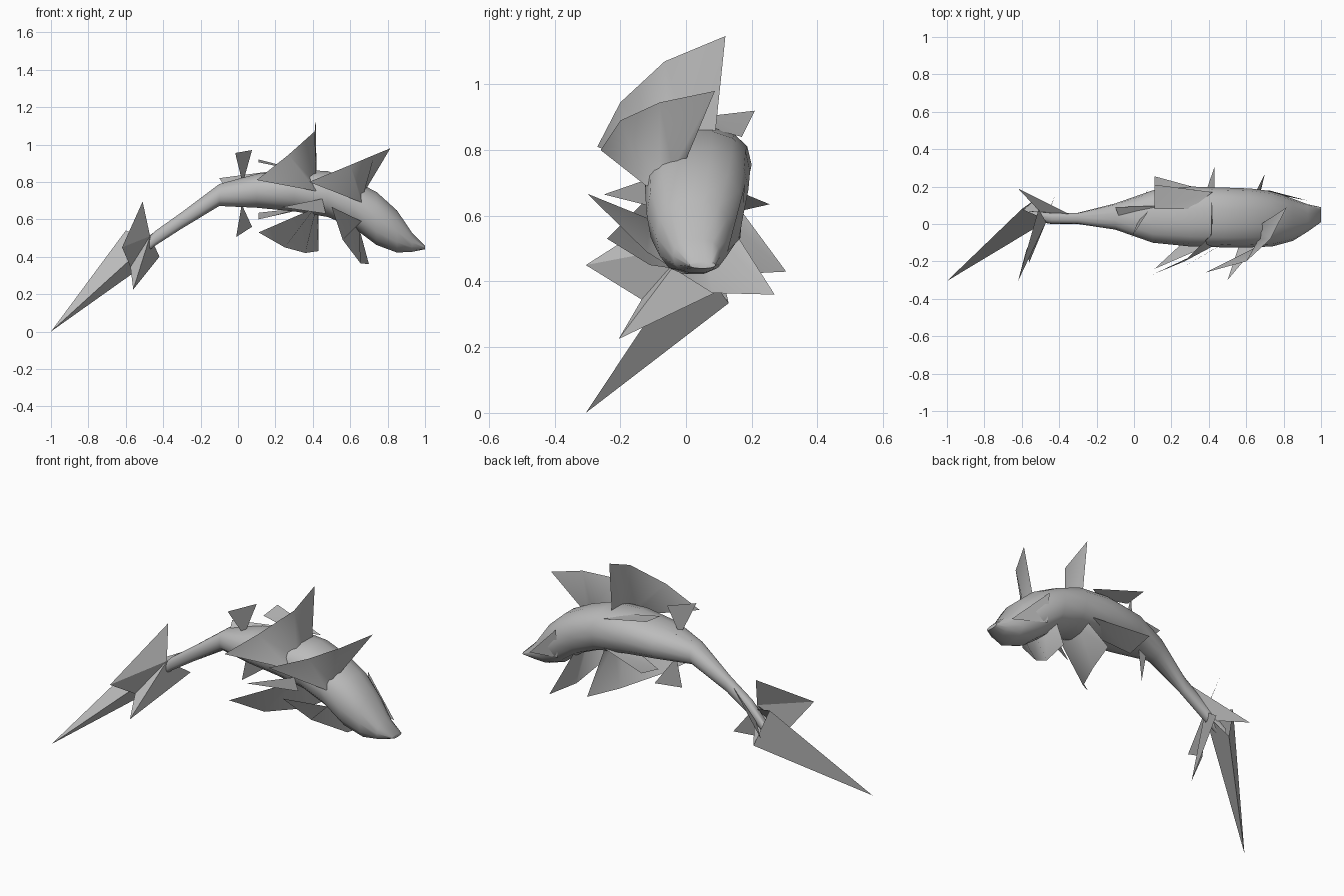
import bpy, math
from mathutils import Vector

cube = bpy.data.objects.get("Cube")
if cube:
    bpy.data.objects.remove(cube)

grey = bpy.data.materials.new("plain grey")
grey.use_nodes = True
grey.diffuse_color = (0.5, 0.5, 0.5, 1)
grey.node_tree.nodes["Principled BSDF"].inputs["Base Color"].default_value = (0.5, 0.5, 0.5, 1)


def add(name, verts, faces, angle):
    mesh = bpy.data.meshes.new(name)
    mesh.from_pydata([tuple(v) for v in verts], [], faces)
    mesh.materials.append(grey)
    ob = bpy.data.objects.new(name, mesh)
    bpy.context.collection.objects.link(ob)
    bpy.ops.object.select_all(action='DESELECT')
    bpy.context.view_layer.objects.active = ob
    ob.select_set(True)
    bpy.ops.object.shade_smooth_by_angle(angle=math.radians(angle))


def body(name, sections, sides):
    """Loft rounded cross-sections given as x, right, left, bottom, top."""
    verts, faces = [], []
    for x, y0, y1, z0, z1 in sections:
        for i in range(sides):
            a = math.tau * i / sides
            c, s = math.cos(a), math.sin(a)
            c = math.copysign(abs(c) ** 0.85, c)
            s = math.copysign(abs(s) ** 0.85, s)
            verts.append((x, (y0 + y1) / 2 + c * (y1 - y0) / 2,
                          (z0 + z1) / 2 + s * (z1 - z0) / 2))
    for k in range(len(sections) - 1):
        for i in range(sides):
            j = (i + 1) % sides
            a, b = k * sides, (k + 1) * sides
            faces.append((a + i, a + j, b + j, b + i))
    last = (len(sections) - 1) * sides
    faces.append(tuple(reversed(range(sides))))
    faces.append(tuple(range(last, last + sides)))
    add(name, verts, faces, 50)


def fin(name, rim, root_a, root_b):
    """Thin webbed fin between a rim and a straight root on the body."""
    n = len(rim)
    a, b = Vector(root_a), Vector(root_b)
    verts = [Vector(p) for p in rim] + [a.lerp(b, i / (n - 1)) for i in range(n)]
    faces = []
    for i in range(n - 1):
        faces += [(i, n + i + 1, i + 1), (i, n + i, n + i + 1)]
    add(name, verts, faces, 85)


def blade(name, *points):
    """Fan of triangles around the first point."""
    add(name, points, [(0, i, i + 1) for i in range(1, len(points) - 1)], 30)


# Arched body from tail stem to snout
body("body", [
    (-0.56, 0.02, 0.07, 0.37, 0.43),
    (-0.44, 0.0, 0.06, 0.46, 0.54),
    (-0.3, 0.0, 0.06, 0.55, 0.64),
    (-0.1, -0.03, 0.11, 0.67, 0.79),
    (0.1, -0.1, 0.18, 0.66, 0.845),
    (0.3, -0.12, 0.2, 0.64, 0.87),
    (0.48, -0.125, 0.195, 0.61, 0.86),
    (0.62, -0.125, 0.19, 0.55, 0.81),
    (0.74, -0.12, 0.175, 0.46, 0.75),
    (0.85, -0.09, 0.135, 0.42, 0.65),
    (0.93, -0.04, 0.105, 0.425, 0.53),
    (1.0, 0.01, 0.09, 0.44, 0.46),
], 14)
blade("cheek_flap", (0.93, 0.125, 0.49), (0.72, 0.18, 0.7), (0.72, 0.165, 0.53))

# Large upper fins
fin("upper_rear_fin",
    [(0.415, 0.12, 1.147), (0.41, -0.065, 1.07), (0.27, -0.2, 0.945), (0.1, -0.27, 0.81)],
    (0.42, 0.09, 0.86), (0.42, -0.12, 0.75))
fin("upper_front_fin",
    [(0.815, 0.088, 0.98), (0.73, -0.08, 0.945), (0.6, -0.2, 0.89), (0.38, -0.26, 0.8)],
    (0.68, 0.0, 0.77), (0.66, -0.12, 0.69))

# Large lower fins
fin("lower_rear_fin",
    [(0.43, 0.305, 0.43), (0.36, 0.1, 0.42), (0.25, -0.11, 0.45), (0.11, -0.24, 0.53)],
    (0.43, 0.15, 0.64), (0.41, -0.11, 0.66))
fin("lower_front_fin",
    [(0.7, 0.27, 0.36), (0.655, 0.08, 0.365), (0.56, -0.12, 0.49), (0.5, -0.3, 0.667)],
    (0.63, 0.13, 0.58), (0.66, -0.11, 0.59))
blade("right_side_fin", (0.23, -0.25, 0.665), (0.45, -0.12, 0.71), (0.47, -0.11, 0.63))

# Small fins along the rear of the body
blade("small_upper_fin", (0.025, 0.02, 0.79), (-0.015, -0.075, 0.955), (0.075, 0.067, 0.97))
blade("small_lower_fin", (0.02, 0.06, 0.68), (-0.01, 0.05, 0.505), (0.075, 0.185, 0.56))
blade("left_upper_fin", (0.42, 0.17, 0.84), (0.11, 0.21, 0.92), (0.11, 0.08, 0.905), (0.3, 0.08, 0.865))
blade("left_lower_fin", (0.42, 0.17, 0.67), (0.11, 0.255, 0.635), (0.11, 0.1, 0.6), (0.3, 0.05, 0.65))
blade("back_ridge", (0.2, 0.1, 0.86), (-0.1, 0.09, 0.82), (-0.08, 0.04, 0.79))

# Fins around the tail stem, meeting in a notch on the right
stem = (-0.47, 0.01, 0.51)
notch = (-0.575, -0.135, 0.345)
blade("tail_upper_fin", stem, (-0.51, 0.08, 0.695), (-0.62, -0.305, 0.45), notch)
blade("tail_lower_fin", stem, notch, (-0.56, -0.205, 0.225), (-0.42, 0.16, 0.4))
blade("tail_left_fin", (-0.62, 0.19, 0.42), (-0.34, 0.05, 0.6), (-0.46, 0.02, 0.45))

# Long folded tail blade
tip, upper, lower = (-1, -0.305, 0), (-0.6, 0.08, 0.54), (-0.53, 0.13, 0.334)
blade("tail_blade", tip, upper, (-0.46, 0.02, 0.49), lower)
blade("tail_blade_back", tip, upper, lower)
